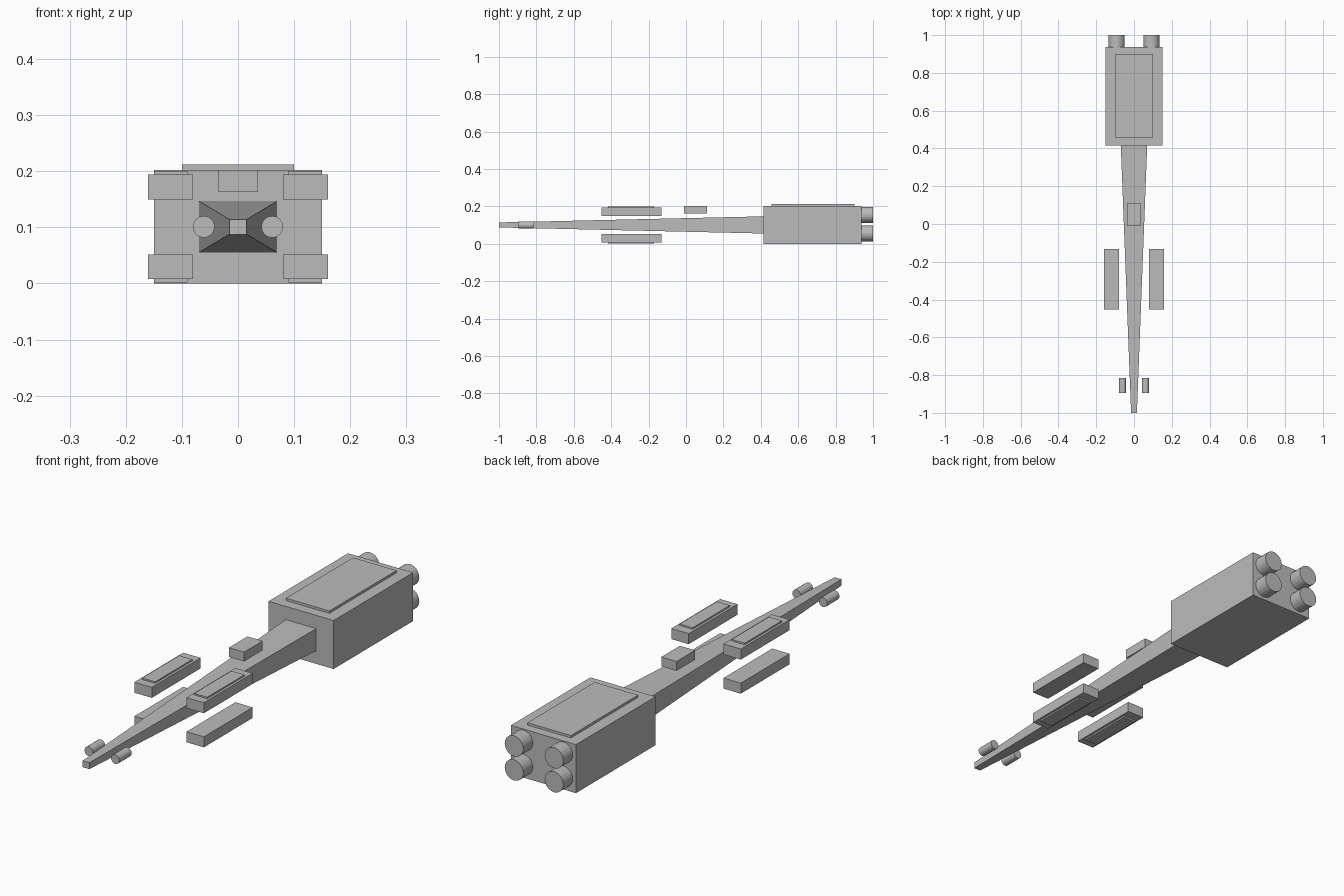
import bpy
import bmesh
from math import pi
from mathutils import Matrix, Vector

default = bpy.data.objects.get("Cube")
if default:
    bpy.data.objects.remove(default, do_unlink=True)

# Single hull colour
GREY = (0.5, 0.5, 0.5, 1)
hull_grey = bpy.data.materials.new("hull_grey")
hull_grey.use_nodes = True
hull_grey.diffuse_color = GREY
hull_grey.node_tree.nodes["Principled BSDF"].inputs["Base Color"].default_value = GREY


def finish(name, bm):
    mesh = bpy.data.meshes.new(name)
    bmesh.ops.recalc_face_normals(bm, faces=bm.faces)
    bm.to_mesh(mesh)
    bm.free()
    mesh.materials.append(hull_grey)
    obj = bpy.data.objects.new(name, mesh)
    bpy.context.collection.objects.link(obj)
    return obj


def box(name, x, y, z):
    """Box given by its (min, max) range on each axis."""
    bm = bmesh.new()
    bmesh.ops.create_cube(bm, size=1)
    for v in bm.verts:
        v.co = Vector([r[0] if c < 0 else r[1] for c, r in zip(v.co, (x, y, z))])
    return finish(name, bm)


def cylinder(name, x, z, radius, y, sides):
    """Cylinder lying along y between the two y values."""
    bm = bmesh.new()
    bmesh.ops.create_cone(
        bm, cap_ends=True, segments=sides, radius1=radius, radius2=radius,
        depth=y[1] - y[0],
        matrix=Matrix.Translation((x, sum(y) / 2, z)) @ Matrix.Rotation(pi / 2, 4, "X"))
    return finish(name, bm)


MID_Z = 0.101

# Rear engine block with raised roof panel
box("engine_block", (-0.15, 0.15), (0.415, 0.938), (0, 0.202))
box("roof_panel", (-0.1, 0.1), (0.458, 0.9), (0.2, 0.212))

# Long neck tapering to the nose
neck = box("tapered_neck", (-0.07, 0.07), (-1, 0.42), (MID_Z - 0.046, MID_Z + 0.046))
for v in neck.data.vertices:
    if v.co.y < 0:
        v.co.x *= 0.22
        v.co.z = MID_Z + (v.co.z - MID_Z) * 0.29

# Small box floating above the neck
box("dorsal_box", (-0.035, 0.035), (-0.01, 0.112), (0.163, 0.202))

for side, s in (("left", 1), ("right", -1)):
    cylinder(f"{side}_nose_gun", s * 0.061, MID_Z, 0.0195, (-0.895, -0.815), 16)
    for level, t in (("upper", 1), ("lower", -1)):
        # Side pods with a thin outer panel
        xs = sorted((s * 0.08, s * 0.16))
        zs = sorted((MID_Z + t * 0.049, MID_Z + t * 0.093))
        box(f"{side}_{level}_pod", xs, (-0.453, -0.132), zs)
        xs = sorted((s * 0.09, s * 0.15))
        zs = sorted((MID_Z + t * 0.09, MID_Z + t * 0.0995))
        box(f"{side}_{level}_pod_panel", xs, (-0.417, -0.172), zs)
        # Rear thrusters
        cylinder(f"{side}_{level}_thruster", s * 0.092, 0.105 + t * 0.05,
                 0.043, (0.93, 1), 24)
